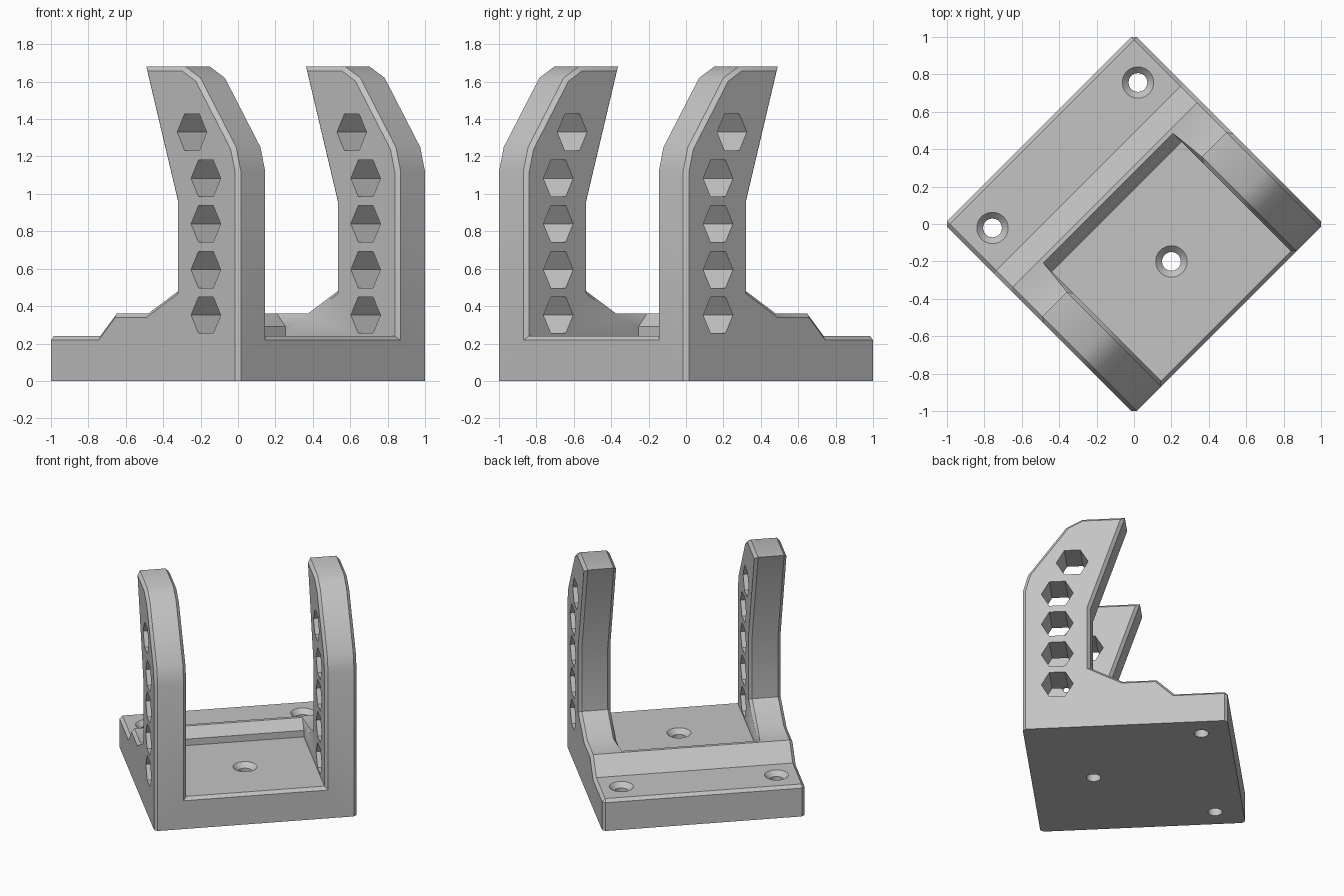
import bpy, bmesh, math
from mathutils import Matrix

if "Cube" in bpy.data.objects:
    bpy.data.objects.remove(bpy.data.objects["Cube"])

H = 0.718        # half side of the square base
INNER = 0.49     # inner face of the side walls
CHAMFER = 0.022
FLOOR = 0.24


def new_object(name, bm):
    bmesh.ops.recalc_face_normals(bm, faces=bm.faces)
    mesh = bpy.data.meshes.new(name)
    bm.to_mesh(mesh)
    bm.free()
    obj = bpy.data.objects.new(name, mesh)
    bpy.context.collection.objects.link(obj)
    return obj


def prism(name, profile, x0, x1):
    """Extrude a (depth, height) profile sideways; depth grows to the front."""
    bm = bmesh.new()
    face = bm.faces.new([bm.verts.new((x0, -d, z)) for d, z in profile])
    ext = bmesh.ops.extrude_face_region(bm, geom=[face])["geom"]
    verts = [g for g in ext if isinstance(g, bmesh.types.BMVert)]
    bmesh.ops.translate(bm, verts=verts, vec=(x1 - x0, 0, 0))
    return new_object(name, bm)


def lathe(name, x, depth, rings, sides=32):
    """Stack of circles (radius, height) joined into a closed solid."""
    bm = bmesh.new()
    loops = [[bm.verts.new((x + r * math.cos(2 * math.pi * i / sides),
                            -depth + r * math.sin(2 * math.pi * i / sides), z))
              for i in range(sides)] for r, z in rings]
    for a, b in zip(loops, loops[1:]):
        for i in range(sides):
            j = (i + 1) % sides
            bm.faces.new((a[i], a[j], b[j], b[i]))
    bm.faces.new(loops[0])
    bm.faces.new(loops[-1])
    return new_object(name, bm)


def cut(target, cutter):
    mod = target.modifiers.new("cut", 'BOOLEAN')
    mod.operation = 'DIFFERENCE'
    mod.solver = 'EXACT'
    mod.object = cutter
    bpy.context.view_layer.objects.active = target
    bpy.ops.object.modifier_apply(modifier=mod.name)
    bpy.data.objects.remove(cutter)


# Body: side outline swept over the full width
outline = [(-H, 0), (-H, FLOOR), (-0.345, FLOOR), (-0.22, 0.36), (0.017, 0.36),
           (0.243, 0.48), (0.243, 0.96), (0.003, 1.68), (0.30, 1.68),
           (0.413, 1.62), (0.682, 1.25), (H, 1.12), (H, 0)]
bracket = prism("bracket", outline, -H, H)

# Opening between the walls, with a sloped lip behind it
opening = [(-0.13, FLOOR), (1, FLOOR), (1, 2), (-0.195, 2), (-0.195, 0.36), (-0.13, 0.29)]
cut(bracket, prism("opening_cutter", opening, -INNER, INNER))

# Chamfers along the wall outlines and the front and back base edges
bm = bmesh.new()
bm.from_mesh(bracket.data)
bmesh.ops.remove_doubles(bm, verts=bm.verts, dist=0.0005)
bmesh.ops.dissolve_limit(bm, angle_limit=0.01, verts=bm.verts, edges=bm.edges)
bm.normal_update()
edges = []
for e in bm.edges:
    if len(e.link_faces) != 2 or e.calc_face_angle_signed() < 0.1:
        continue
    normals = [f.normal for f in e.link_faces]
    if min(n.z for n in normals) < -0.9:
        continue
    side = sum(abs(n.x) > 0.9 for n in normals) == 1
    rim = all(abs(v.co.z - FLOOR) < 0.002 and abs(abs(v.co.y) - H) < 0.002 for v in e.verts)
    if side or rim:
        edges.append(e)
bmesh.ops.bevel(bm, geom=edges, offset=CHAMFER, offset_type='OFFSET', segments=1,
                profile=0.5, affect='EDGES', clamp_overlap=False)
bm.to_mesh(bracket.data)
bm.free()

# Hexagonal holes through both walls
for depth, z in [(0.475, 0.352), (0.475, 0.595), (0.475, 0.84), (0.475, 1.083), (0.37, 1.33)]:
    hexagon = [(depth + 0.112 * math.cos(math.radians(a)),
                z + 0.112 * math.sin(math.radians(a))) for a in range(0, 360, 60)]
    cut(bracket, prism("hex_cutter", hexagon, -1, 1))

# Countersunk screw holes
for x, depth in [(-0.55, -0.52), (0.55, -0.52), (0, 0.283)]:
    cut(bracket, lathe("screw_cutter", x, depth,
                       [(0.05, -0.1), (0.05, FLOOR - 0.035), (0.084, FLOOR), (0.084, FLOOR + 0.05)]))

# Turn the bracket to stand on the diagonal
bracket.data.transform(Matrix.Rotation(math.radians(45), 4, 'Z'))

# Colour and shading
grey = bpy.data.materials.new("light_grey")
grey.diffuse_color = (0.55, 0.55, 0.55, 1)
grey.use_nodes = True
grey.node_tree.nodes["Principled BSDF"].inputs["Base Color"].default_value = grey.diffuse_color
bracket.data.materials.clear()
bracket.data.materials.append(grey)
for p in bracket.data.polygons:
    p.material_index = 0
bpy.ops.object.select_all(action='DESELECT')
bracket.select_set(True)
bpy.context.view_layer.objects.active = bracket
bpy.ops.object.shade_smooth_by_angle(angle=math.radians(30))
